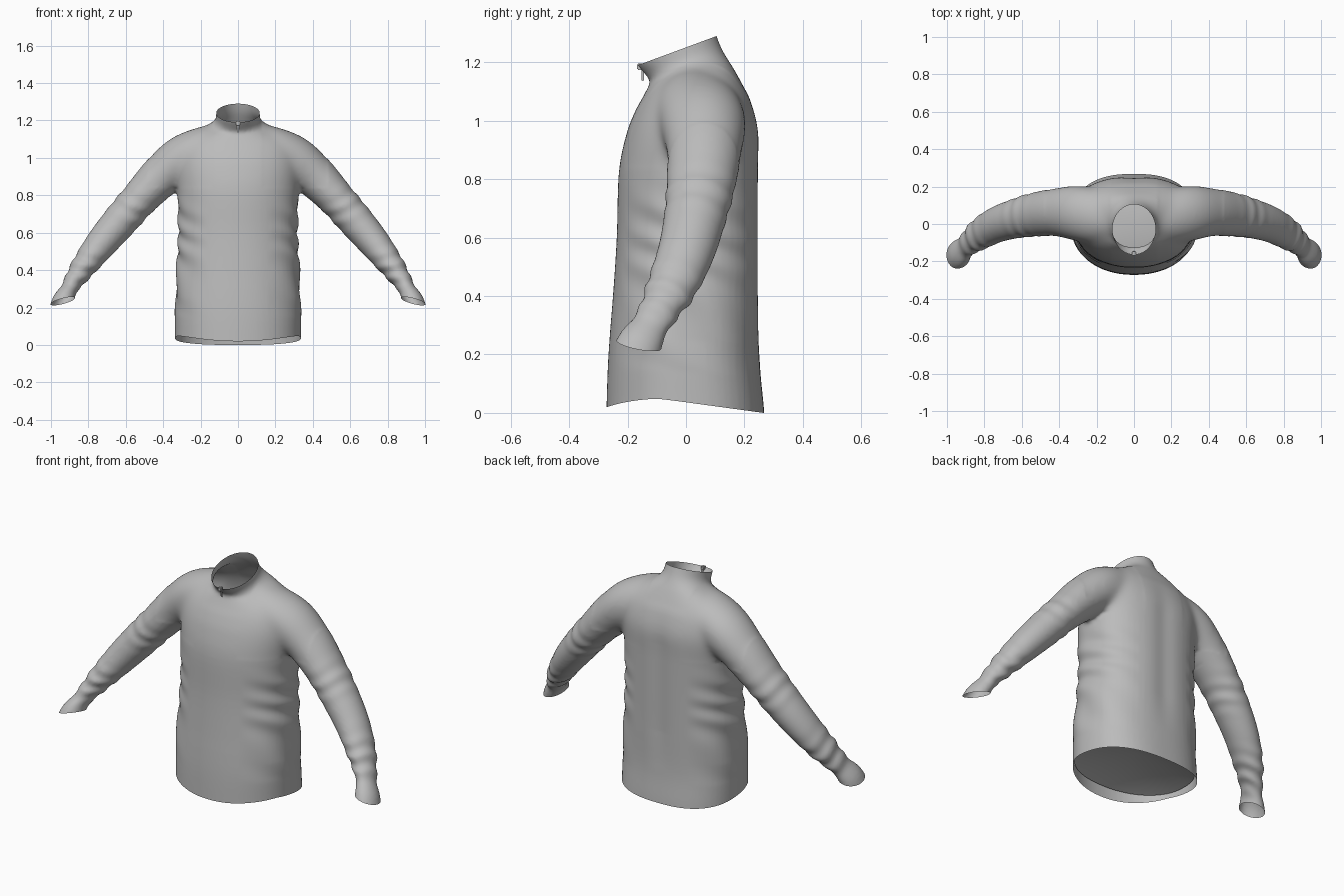
import bpy, bmesh, math
from mathutils import Vector

cube = bpy.data.objects.get("Cube")
if cube:
    bpy.data.objects.remove(cube)

grey = bpy.data.materials.new("grey_fabric")
grey.use_nodes = True
grey.diffuse_color = (0.5, 0.5, 0.5, 1)
grey.node_tree.nodes["Principled BSDF"].inputs["Base Color"].default_value = (0.5, 0.5, 0.5, 1)


def spline(keys, steps):
    """Catmull-Rom interpolation through rows of parameters."""
    rows = []
    for i in range(len(keys) - 1):
        p = [keys[max(0, min(len(keys) - 1, i + k))] for k in (-1, 0, 1, 2)]
        for s in range(steps):
            t = s / steps
            rows.append([0.5 * (2 * b + (c - a) * t + (2 * a - 5 * b + 4 * c - d) * t * t
                                + (3 * b - a - 3 * c + d) * t ** 3) for a, b, c, d in zip(*p)])
    return rows + [list(keys[-1])]


def loft(bm, rings):
    """Closed tube through rings of points."""
    loops = [[bm.verts.new(p) for p in ring] for ring in rings]
    n = len(loops[0])
    for a, b in zip(loops, loops[1:]):
        for i in range(n):
            bm.faces.new((a[i], a[(i + 1) % n], b[(i + 1) % n], b[i]))
    bm.faces.new(loops[0][::-1])
    bm.faces.new(loops[-1])


def add_object(name, bm):
    bmesh.ops.recalc_face_normals(bm, faces=bm.faces[:])
    mesh = bpy.data.meshes.new(name)
    bm.to_mesh(mesh)
    bm.free()
    mesh.materials.append(grey)
    obj = bpy.data.objects.new(name, mesh)
    bpy.context.collection.objects.link(obj)
    return obj


def body_ring(hw, yf, zf, yb, zb, n=64):
    """Oval with a fuller back, tilted from front to back."""
    pts = []
    for i in range(n):
        a = 2 * math.pi * i / n
        u, v = math.cos(a), math.sin(a)
        # Squarer on the broad back than on the chest, round at the neck
        power = 2 + max(0, min(1, (hw - 0.14) / 0.15)) * (0.5 if v > 0 else 0.15)
        k = (abs(u) ** power + abs(v) ** power) ** (-1 / power)
        mid, half = (yf + yb) / 2, (yb - yf) / 2
        pts.append(Vector((hw * u * k, mid + half * v * k, zf + (zb - zf) * (v * k + 1) / 2)))
    return pts


# Torso and collar: half width, front y, front z, back y, back z
TORSO = [
    (0.337, -0.275, -0.08, 0.275, -0.08),
    (0.337, -0.272, 0.05, 0.268, 0.05),
    (0.337, -0.266, 0.2, 0.252, 0.2),
    (0.328, -0.25, 0.4, 0.25, 0.4),
    (0.318, -0.237, 0.6, 0.25, 0.6),
    (0.325, -0.23, 0.82, 0.25, 0.82),
    (0.335, -0.205, 0.95, 0.25, 0.96),
    (0.32, -0.175, 1.03, 0.225, 1.06),
    (0.285, -0.148, 1.08, 0.195, 1.12),
    (0.215, -0.13, 1.115, 0.165, 1.175),
    (0.15, -0.123, 1.135, 0.14, 1.215),
    (0.122, -0.138, 1.157, 0.122, 1.247),
    (0.116, -0.165, 1.19, 0.105, 1.29),
    (0.114, -0.185, 1.23, 0.09, 1.34),
]
# Shoulder and sleeve: centre x, y, z, half thickness, half depth
SLEEVE = [
    (0.06, 0.02, 1.1, 0.09, 0.09),
    (0.18, 0.035, 1.055, 0.115, 0.14),
    (0.3, 0.058, 0.99, 0.128, 0.148),
    (0.415, 0.062, 0.897, 0.114, 0.13),
    (0.53, 0.05, 0.777, 0.098, 0.117),
    (0.627, 0.03, 0.666, 0.094, 0.106),
    (0.725, 0.0, 0.55, 0.085, 0.097),
    (0.81, -0.045, 0.44, 0.07, 0.087),
    (0.87, -0.09, 0.355, 0.054, 0.07),
    (0.905, -0.125, 0.295, 0.045, 0.064),
    (0.932, -0.157, 0.238, 0.059, 0.078),
    (0.95, -0.18, 0.18, 0.062, 0.083),
]


def sleeve_rings(side, n=40):
    rows = spline(SLEEVE, 8)
    rings = []
    for i, r in enumerate(rows):
        c = Vector(r[:3])
        t = (Vector(rows[min(i + 1, len(rows) - 1)][:3]) - Vector(rows[max(i - 1, 0)][:3])).normalized()
        across = (Vector((0, 1, 0)) - t * t.y).normalized()
        up = t.cross(across)
        # Gathered folds towards the wrist and a crease at the elbow
        fold = 0.09 * math.exp(-((c.z - 0.38) / 0.08) ** 2) + 0.04 * math.exp(-((c.z - 0.72) / 0.06) ** 2)
        ring = []
        for k in range(n):
            a = 2 * math.pi * k / n
            g = 1 + fold * math.sin(c.z * 95 + 2.2 * math.sin(a) + 1.2 * math.cos(2 * a))
            p = c + across * (math.cos(a) * r[4] * g) + up * (math.sin(a) * r[3] * g)
            ring.append(Vector((p.x * side, p.y, p.z)))
        rings.append(ring)
    return rings


bm = bmesh.new()
loft(bm, [body_ring(*r) for r in spline(TORSO, 5)])
for side in (1, -1):
    loft(bm, sleeve_rings(side))
shirt = add_object("shirt", bm)

# Merge the tubes into one soft garment
bpy.context.view_layer.objects.active = shirt
shirt.select_set(True)
remesh = shirt.modifiers.new("merge", 'REMESH')
remesh.mode = 'VOXEL'
remesh.voxel_size = 0.01
soften = shirt.modifiers.new("soften", 'SMOOTH')
soften.factor = 0.5
soften.iterations = 5
for name in ("merge", "soften"):
    bpy.ops.object.modifier_apply(modifier=name)

bm = bmesh.new()
bm.from_mesh(shirt.data)

# Blend the shoulders into the chest and back
shoulders = [v for v in bm.verts if 0.13 < abs(v.co.x) < 0.48 and v.co.z > 0.84]
for _ in range(30):
    bmesh.ops.smooth_vert(bm, verts=shoulders, factor=0.5, use_axis_x=True, use_axis_y=True, use_axis_z=True)


def cut_open(point, normal, inside):
    """Trim everything beyond a plane, only where the rule holds."""
    faces = [f for f in bm.faces if inside(f.calc_center_median())]
    geom = set(faces)
    for f in faces:
        geom.update(f.verts)
        geom.update(f.edges)
    bmesh.ops.bisect_plane(bm, geom=list(geom), plane_co=point, plane_no=normal, clear_outer=True)


# Open hem, neck and cuffs
cut_open((0, 0, 0.05), (0, 0, -1), lambda c: abs(c.x) < 0.5 and c.z < 0.3)
cut_open((0, -0.165, 1.19), (0, -0.347, 0.938), lambda c: abs(c.x) < 0.14 and c.z > 1.14)
for side in (1, -1):
    cut_open((0.932 * side, -0.16, 0.235), (-0.27 * side, -0.2, -1),
             lambda c: c.x * side > 0.8 and c.z < 0.35)

bm.normal_update()
for v in bm.verts:
    x, y, z = v.co
    if abs(x) < 0.38 and z < 0.9:
        # Soft slanting folds down the flanks
        flank = max(0, abs(x) - 0.16) / 0.17
        weight = flank * max(0, min(1, (z - 0.15) / 0.1, (0.8 - z) / 0.1))
        slant = 22 * y * (1 if x > 0 else -1)
        v.co += v.normal * (0.006 * weight * math.sin(38 * z + slant + 2 * math.sin(11 * z)))
    if abs(x) < 0.4 and z < 0.3:
        # Hem dips at the front and drops at the back
        drop = 0.03 * max(0, -y / 0.27) ** 3 + 0.05 * max(0, (y + 0.1) / 0.365)
        v.co.z -= drop * (0.3 - z) / 0.25
    # Shallow channel down the middle of the back
    if y > 0.1 and 0.2 < z < 1.1:
        v.co.y -= 0.008 * math.exp(-(x / 0.06) ** 2) * min(1, (z - 0.2) / 0.2, (1.1 - z) / 0.2)
bm.to_mesh(shirt.data)
bm.free()
bpy.ops.object.shade_smooth_by_angle(angle=math.radians(60))

# Peaked panel closing the inside above the hem
bm = bmesh.new()
rim = [bm.verts.new(p) for p in body_ring(0.33, -0.262, 0.08, 0.25, 0.06, 48)]
hub = bm.verts.new((0, 0, 0.16))
for i in range(48):
    bm.faces.new((rim[i], rim[(i + 1) % 48], hub)).smooth = True
add_object("inner_panel", bm)

# Zip slider and hanging pull at the throat
for name, loc, size in (("zip_slider", (0, -0.158, 1.185), (0.022, 0.02, 0.022)),
                        ("zip_pull", (0, -0.148, 1.158), (0.012, 0.008, 0.045))):
    bm = bmesh.new()
    bmesh.ops.create_cube(bm, size=1)
    bmesh.ops.scale(bm, vec=size, verts=bm.verts[:])
    bmesh.ops.bevel(bm, geom=bm.edges[:], offset=0.003, segments=2, affect='EDGES')
    bmesh.ops.translate(bm, vec=loc, verts=bm.verts[:])
    add_object(name, bm)
